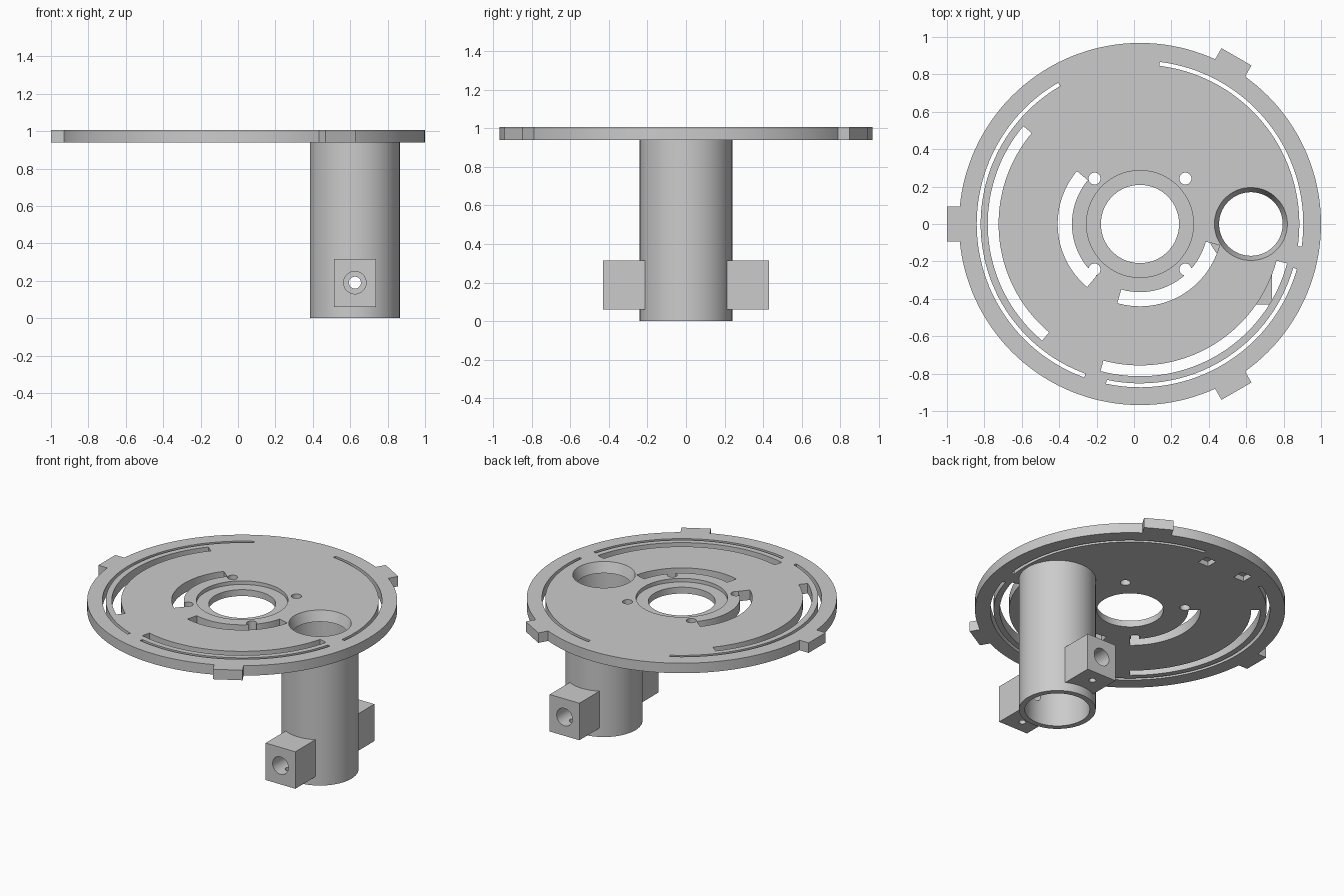
import bpy, bmesh
from math import cos, sin, pi, radians
from mathutils import Matrix, Vector

cube = bpy.data.objects.get("Cube")
if cube:
    bpy.data.objects.remove(cube, do_unlink=True)

grey = bpy.data.materials.new("plain grey")
grey.use_nodes = True
grey.diffuse_color = (0.6, 0.6, 0.6, 1)
grey.node_tree.nodes["Principled BSDF"].inputs["Base Color"].default_value = (0.6, 0.6, 0.6, 1)

CX = 0.032                   # plate centre
TX = 0.625                   # tube centre
BOTTOM, TOP = 0.938, 1.007   # plate faces
OVER = 0.05                  # cutter overshoot


def finish(name, bm):
    bmesh.ops.recalc_face_normals(bm, faces=bm.faces)
    mesh = bpy.data.meshes.new(name)
    bm.to_mesh(mesh)
    bm.free()
    mesh.materials.append(grey)
    obj = bpy.data.objects.new(name, mesh)
    bpy.context.collection.objects.link(obj)
    return obj


def cone(name, x, y, z0, z1, r0, r1=None, sides=96):
    bm = bmesh.new()
    bmesh.ops.create_cone(bm, cap_ends=True, segments=sides, radius1=r0,
                          radius2=r0 if r1 is None else r1, depth=z1 - z0,
                          matrix=Matrix.Translation((x, y, (z0 + z1) / 2)))
    return finish(name, bm)


def rod_y(name, y0, y1, z, r):
    bm = bmesh.new()
    place = Matrix.Translation((TX, (y0 + y1) / 2, z)) @ Matrix.Rotation(pi / 2, 4, "X")
    bmesh.ops.create_cone(bm, cap_ends=True, segments=48, radius1=r, radius2=r,
                          depth=abs(y1 - y0), matrix=place)
    return finish(name, bm)


def box(name, centre, size, turn=0, pivot=(0, 0, 0)):
    bm = bmesh.new()
    place = (Matrix.Translation(pivot) @ Matrix.Rotation(turn, 4, "Z")
             @ Matrix.Translation(centre) @ Matrix.Diagonal((*size, 1)))
    bmesh.ops.create_cube(bm, size=1, matrix=place)
    return finish(name, bm)


def arc_slot(name, r0, r1, start, end):
    """Curved bar about the plate centre, angles in degrees."""
    steps = int((end - start) / 2.5)
    angles = [radians(start + (end - start) * i / steps) for i in range(steps + 1)]
    outline = [(r1, a) for a in angles] + [(r0, a) for a in reversed(angles)]
    bm = bmesh.new()
    verts = [bm.verts.new((CX + r * cos(a), r * sin(a), BOTTOM - OVER)) for r, a in outline]
    face = bm.faces.new(verts)
    out = bmesh.ops.extrude_face_region(bm, geom=[face])
    bmesh.ops.translate(bm, vec=Vector((0, 0, TOP - BOTTOM + 2 * OVER)),
                        verts=[v for v in out["geom"] if isinstance(v, bmesh.types.BMVert)])
    return finish(name, bm)


def combine(target, tools, operation):
    """Apply each tool to the target, then drop the tools."""
    for tool in tools:
        tool.hide_render = True
        mod = target.modifiers.new("cut", "BOOLEAN")
        mod.operation, mod.object, mod.solver = operation, tool, "EXACT"
    bpy.context.view_layer.update()
    graph = bpy.context.evaluated_depsgraph_get()
    mesh = bpy.data.meshes.new_from_object(target.evaluated_get(graph))
    target.modifiers.clear()
    target.data = mesh
    for tool in tools:
        bpy.data.objects.remove(tool, do_unlink=True)


def smooth(obj):
    bpy.ops.object.select_all(action="DESELECT")
    obj.select_set(True)
    bpy.context.view_layer.objects.active = obj
    bpy.ops.object.shade_smooth_by_angle(angle=radians(30))


# Round plate with three rim tabs
plate = cone("round_plate", CX, 0, BOTTOM, TOP, 0.968, sides=144)
mid = (BOTTOM + TOP) / 2
combine(plate, [box("tab", (0.966, 0, mid), (0.132, 0.185, TOP - BOTTOM),
                    radians(a), (CX, 0, 0)) for a in (60, 180, 300)], "UNION")

# Slots: inner pair, wide outer pair, thin outer three
slots = [(0.364, 0.44, 140, 230), (0.364, 0.44, 254, 345),
         (0.756, 0.814, 140, 230), (0.756, 0.814, 255, 345),
         (0.852, 0.873, 120, 250), (0.852, 0.873, 258, 344), (0.852, 0.873, 83, 352)]
slots[-1] = (0.852, 0.873, -8, 83)
cutters = [arc_slot("slot", *s) for s in slots]

# Centre hole with shallow seat, and four pin holes
cutters.append(cone("hole", CX, 0, BOTTOM - OVER, TOP + OVER, 0.209))
cutters.append(cone("seat", CX, 0, TOP - 0.025, TOP + OVER, 0.286))
for sx in (-1, 1):
    for sy in (-1, 1):
        cutters.append(cone("pin_hole", CX + sx * 0.243, sy * 0.243,
                            BOTTOM - OVER, TOP + OVER, 0.032, sides=32))

# Tapered mouth above the tube
slope = (0.195 - 0.17) / (TOP - BOTTOM)
cutters.append(cone("mouth", TX, 0, BOTTOM - OVER, TOP + OVER,
                    0.17 - slope * OVER, 0.195 + slope * OVER))

# Two shallow pockets under the plate
for x in (0.05, -0.24):
    cutters.append(box("pocket", (x, 0.77, BOTTOM), (0.08, 0.08, 0.07)))
combine(plate, cutters, "DIFFERENCE")
smooth(plate)

# Tube with a clamp block on the front and the back
tube = cone("tube_with_blocks", TX, 0, 0, BOTTOM, 0.24)
combine(tube, [box("block", (TX, s * 0.315, 0.188), (0.226, 0.23, 0.255))
               for s in (-1, 1)], "UNION")

# Tube bore, cross hole, wide block bores and small holes from below
cutters = [cone("bore", TX, 0, -OVER, BOTTOM + OVER, 0.203),
           rod_y("cross_hole", -0.5, 0.5, 0.19, 0.032)]
for s in (-1, 1):
    cutters.append(rod_y("block_bore", s * 0.27, s * 0.5, 0.19, 0.06))
    cutters.append(cone("screw_hole", TX, s * 0.34, 0, 0.19, 0.022, sides=24))
combine(tube, cutters, "DIFFERENCE")
smooth(tube)
